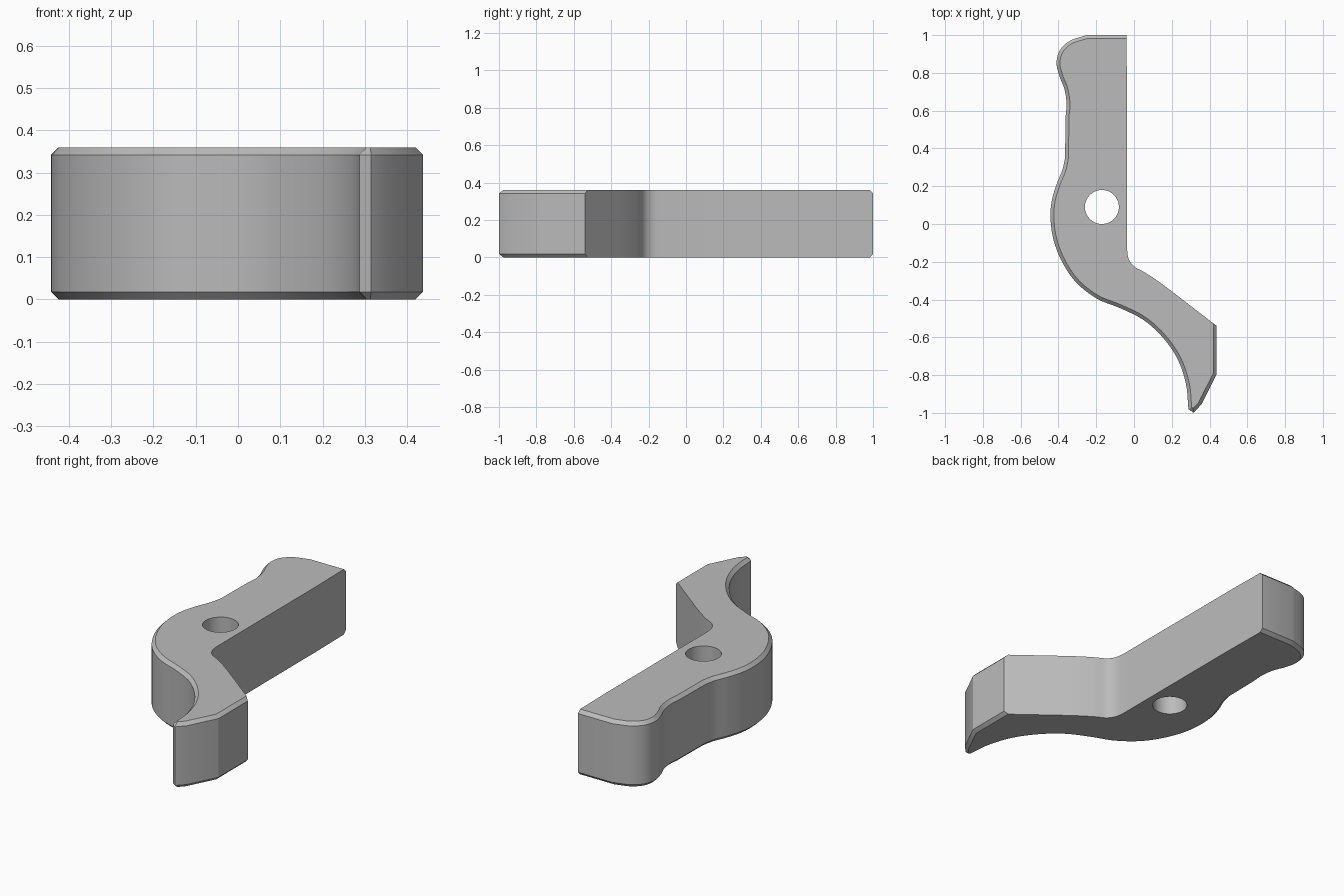
import bpy
import bmesh
import math
from mathutils import Vector

HEIGHT = 0.36
CHAMFER = 0.018

if "Cube" in bpy.data.objects:
    bpy.data.objects.remove(bpy.data.objects["Cube"], do_unlink=True)


def make_material(name, colour):
    material = bpy.data.materials.new(name)
    material.use_nodes = True
    material.diffuse_color = colour
    material.node_tree.nodes["Principled BSDF"].inputs["Base Color"].default_value = colour
    return material


def smooth_run(points, steps=5):
    """Sample a centripetal spline passing through the given points."""
    pts = [Vector(p) for p in points]
    pts = [pts[0] * 2 - pts[1]] + pts + [pts[-1] * 2 - pts[-2]]
    result = []
    for a, b, c, d in zip(pts, pts[1:], pts[2:], pts[3:]):
        k1, k2, k3 = (math.sqrt((q - p).length) for p, q in ((a, b), (b, c), (c, d)))
        m1 = ((b - a) / k1 - (c - a) / (k1 + k2) + (c - b) / k2) * k2
        m2 = ((c - b) / k2 - (d - b) / (k2 + k3) + (d - c) / k3) * k2
        for i in range(steps):
            t = i / steps
            result.append(b * (2 * t**3 - 3 * t**2 + 1) + m1 * (t**3 - 2 * t**2 + t)
                          + c * (3 * t**2 - 2 * t**3) + m2 * (t**3 - t**2))
    return result + [pts[-2]]


def inset_loop(loop, distances):
    """Move each edge inwards by its own distance (anticlockwise loop)."""
    result = []
    for i, p in enumerate(loop):
        e1 = (p - loop[i - 1]).normalized()
        e2 = (loop[(i + 1) % len(loop)] - p).normalized()
        n1, n2 = Vector((-e1.y, e1.x)), Vector((-e2.y, e2.x))
        d1, d2 = distances[i - 1], distances[i]
        turn = e1.x * e2.y - e1.y * e2.x
        if abs(turn) < 0.02:
            result.append(p + (n1 + n2).normalized() * (d1 + d2) / 2)
        else:
            result.append(p + (e2 * d1 - e1 * d2) / turn)
    return result


# Outline: rounded head, notched back, belly curve and hooked toe
head = smooth_run([(-.25, 1), (-.345, .967), (-.395, .915), (-.41, .85), (-.394, .78),
                   (-.37, .72), (-.357, .64), (-.362, .57)])
belly = smooth_run([(-.365, .35), (-.378, .29), (-.41, .21), (-.436, .12), (-.442, .03),
                    (-.426, -.085), (-.378, -.206), (-.304, -.312), (-.193, -.397),
                    (-.077, -.444), (.05, -.508), (.15, -.598), (.23, -.714),
                    (.275, -.847), (.288, -.98)])
toe = [Vector(p) for p in ((.315, -1), (.357, -.955), (.438, -.794))]
# Inner side: straight-walled, without a chamfer
inner = smooth_run([(.438, -.54), (.25, -.395), (.135, -.308), (.055, -.255),
                    (-.003, -.222), (-.03, -.18), (-.037, -.13)])
inner += [Vector((-.037, .75)), Vector((-.041, 1))]

outline = head + belly + toe + inner
plain_start = len(head) + len(belly) + len(toe)
chamfers = [0 if plain_start <= i < len(outline) - 1 else CHAMFER
            for i in range(len(outline))]
inset = inset_loop(outline, chamfers)

# Lever body from stacked rings
bm = bmesh.new()
rings = []
for loop, z in ((inset, 0), (outline, CHAMFER), (outline, HEIGHT - CHAMFER), (inset, HEIGHT)):
    rings.append([bm.verts.new((p.x, p.y, z)) for p in loop])
for low, high in zip(rings, rings[1:]):
    for i in range(len(low)):
        j = (i + 1) % len(low)
        bm.faces.new((low[i], low[j], high[j], high[i]))
bm.faces.new(rings[0][::-1])
bm.faces.new(rings[-1])
bmesh.ops.recalc_face_normals(bm, faces=bm.faces[:])
mesh = bpy.data.meshes.new("lever_body")
bm.to_mesh(mesh)
bm.free()
body = bpy.data.objects.new("lever_body", mesh)
bpy.context.collection.objects.link(body)
mesh.materials.append(make_material("plain grey", (0.5, 0.5, 0.5, 1)))

# Pivot hole
bpy.ops.mesh.primitive_cylinder_add(vertices=48, radius=0.09, depth=1,
                                    location=(-.17, .09, HEIGHT / 2))
cutter = bpy.context.object
cutter.name = "pivot_hole_cutter"
cutter.hide_render = True
hole = body.modifiers.new("pivot_hole", "BOOLEAN")
hole.operation = "DIFFERENCE"
hole.solver = "EXACT"
hole.object = cutter
bpy.ops.object.select_all(action="DESELECT")
body.select_set(True)
bpy.context.view_layer.objects.active = body
bpy.ops.object.modifier_apply(modifier=hole.name)
bpy.data.objects.remove(cutter, do_unlink=True)
bpy.ops.object.shade_smooth_by_angle(angle=math.radians(25))
